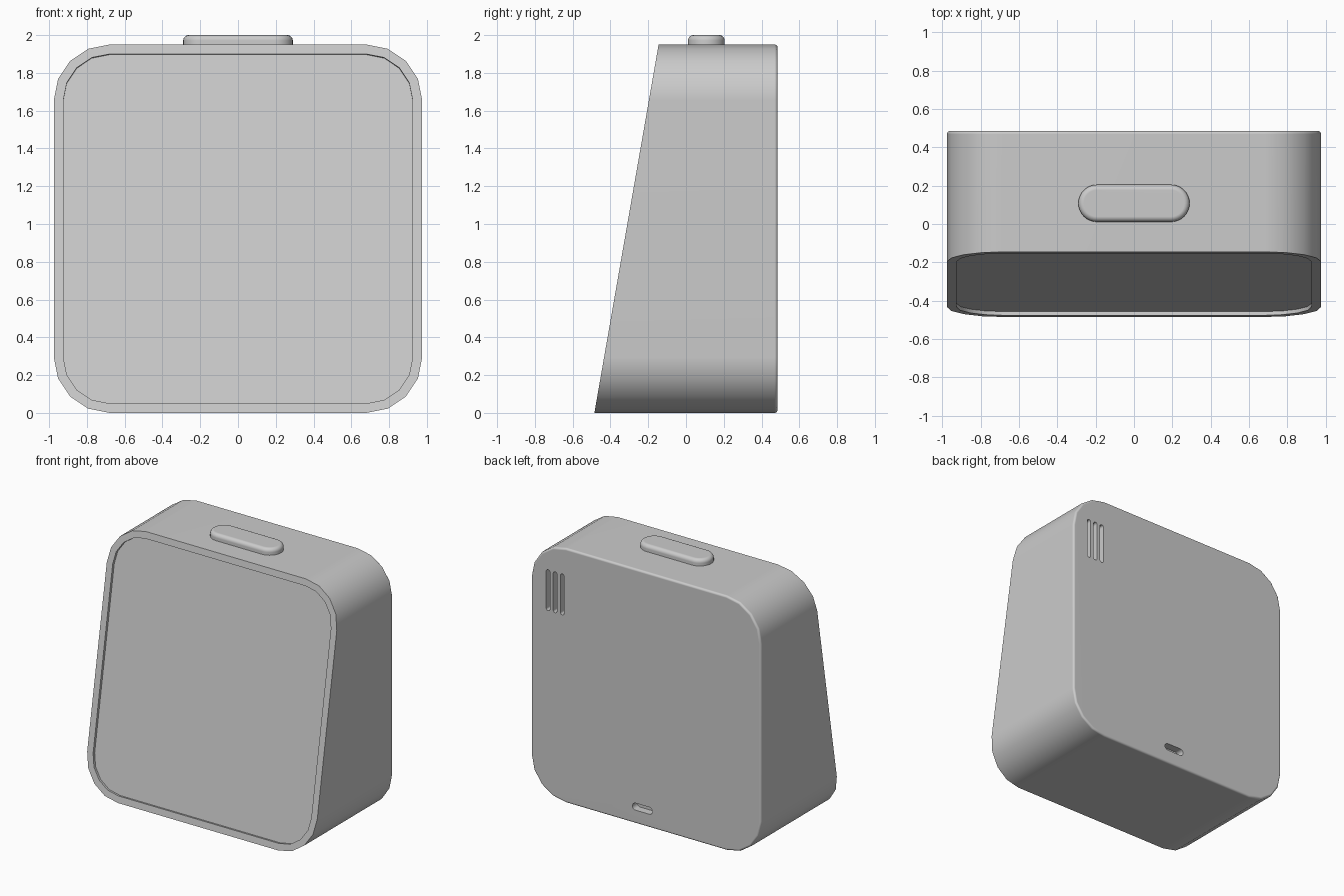
import bpy, bmesh, math

cube = bpy.data.objects.get("Cube")
if cube:
    bpy.data.objects.remove(cube, do_unlink=True)

grey = bpy.data.materials.new("plain grey")
grey.use_nodes = True
grey.diffuse_color = (0.6, 0.6, 0.6, 1)
bsdf = next(n for n in grey.node_tree.nodes if n.type == 'BSDF_PRINCIPLED')
bsdf.inputs["Base Color"].default_value = grey.diffuse_color

HALF, RADIUS, RIM, RECESS = 0.975, 0.295, 0.05, 0.02
FRONT_Y, BACK_Y = -0.485, 0.485
SLOPE = 0.34 / (2 * HALF)
LEAN = math.atan(SLOPE)


def outline(half_w, half_h, r, steps):
    """Rounded rectangle as a list of 2D points."""
    pts = []
    for q, (sx, sy) in enumerate(((1, 1), (-1, 1), (-1, -1), (1, -1))):
        for i in range(steps + 1):
            a = math.pi / 2 * (q + i / steps)
            pts.append((sx * (half_w - r) + r * math.cos(a),
                        sy * (half_h - r) + r * math.sin(a)))
    # Full-round ends give coincident points; keep one of each
    return [p for i, p in enumerate(pts) if math.dist(p, pts[i - 1]) > 1e-5]


def loft(name, rings):
    """Skin matching rings and cap both ends."""
    bm = bmesh.new()
    loops = [[bm.verts.new(p) for p in ring] for ring in rings]
    n = len(loops[0])
    for a, b in zip(loops, loops[1:]):
        for i in range(n):
            j = (i + 1) % n
            bm.faces.new((a[i], a[j], b[j], b[i]))
    bm.faces.new(loops[0])
    bm.faces.new(loops[-1])
    bmesh.ops.recalc_face_normals(bm, faces=bm.faces)
    mesh = bpy.data.meshes.new(name)
    bm.to_mesh(mesh)
    bm.free()
    mesh.materials.append(grey)
    obj = bpy.data.objects.new(name, mesh)
    bpy.context.collection.objects.link(obj)
    return obj


def activate(obj):
    bpy.ops.object.select_all(action='DESELECT')
    obj.select_set(True)
    bpy.context.view_layer.objects.active = obj


def smooth(obj):
    activate(obj)
    bpy.ops.object.shade_smooth_by_angle(angle=math.radians(30))
    mod = obj.modifiers.new("even_normals", 'WEIGHTED_NORMAL')
    mod.keep_sharp = True


def body_outline(inset):
    h = HALF - inset
    return [(x, z + HALF) for x, z in outline(h, h, RADIUS - inset, 4)]


def front_ring(inset, depth):
    """Ring on the leaning front, pushed in square to it."""
    return [(x, FRONT_Y + SLOPE * z + depth * math.cos(LEAN),
             z - depth * math.sin(LEAN)) for x, z in body_outline(inset)]


# Body: recessed panel, rim, sides and rounded back edge
rings = [front_ring(RIM, RECESS), front_ring(RIM, 0), front_ring(0, 0)]
ROUND = 0.016
for i in range(5):
    a = math.pi / 2 * i / 4
    y = BACK_Y - ROUND * (1 - math.sin(a))
    rings.append([(x, y, z) for x, z in body_outline(ROUND * (1 - math.cos(a)))])
body = loft("body", rings)


def cut_slot(name, x, z, half_w, half_h, depth):
    """Round-ended pocket in the back."""
    pts = outline(half_w, half_h, min(half_w, half_h), 4)
    cutter = loft(name, [[(x + u, y, z + v) for u, v in pts]
                         for y in (BACK_Y - depth, BACK_Y + 0.1)])
    cutter.hide_render = True
    mod = body.modifiers.new(name, 'BOOLEAN')
    mod.operation = 'DIFFERENCE'
    mod.solver = 'EXACT'
    mod.object = cutter
    activate(body)
    bpy.ops.object.modifier_apply(modifier=mod.name)
    bpy.data.objects.remove(cutter, do_unlink=True)


# Back vents and cable port
for i in range(3):
    cut_slot("vent_cutter", 0.83 - 0.06 * i, 1.59, 0.016, 0.157, 0.05)
cut_slot("port_cutter", 0.03, 0.13, 0.085, 0.027, 0.06)
smooth(body)

# Top button with a rounded edge
TOP, EDGE = 2.0, 0.028
levels = [(0, 1.94)]
for i in range(6):
    a = math.pi / 2 * i / 5
    levels.append((EDGE * (1 - math.cos(a)), TOP - EDGE * (1 - math.sin(a))))
button = loft("top_button", [
    [(x, y + 0.108, z) for x, y in outline(0.29 - s, 0.097 - s, 0.097 - s, 8)]
    for s, z in levels])
smooth(button)
